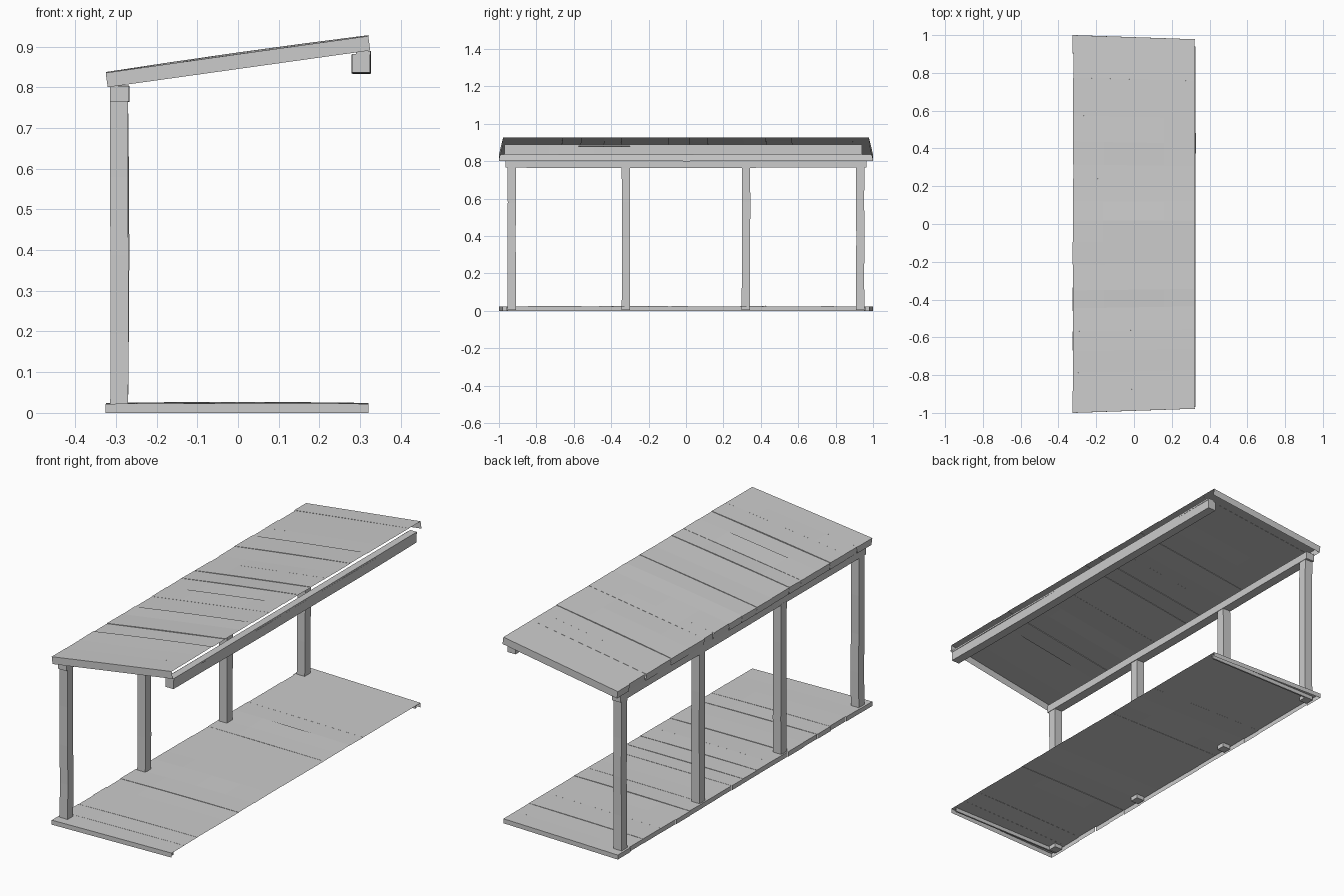
import bpy, bmesh, random
from mathutils import Vector

random.seed(4)
cube = bpy.data.objects.get("Cube")
if cube:
    bpy.data.objects.remove(cube, do_unlink=True)

# Single weathered grey
grey = bpy.data.materials.new("weathered_grey")
grey.use_nodes = True
grey.diffuse_color = (0.6, 0.6, 0.6, 1)
grey.node_tree.nodes["Principled BSDF"].inputs["Base Color"].default_value = (0.6, 0.6, 0.6, 1)


def finish(name, bm):
    mesh = bpy.data.meshes.new(name)
    bm.to_mesh(mesh)
    bm.free()
    mesh.materials.append(grey)
    obj = bpy.data.objects.new(name, mesh)
    bpy.context.collection.objects.link(obj)
    return obj


def timber(name, low, high, axis, sections=4, wobble=0.002):
    """Hand-hewn box: cut into sections along one axis and slightly bent."""
    low, high = Vector(low), Vector(high)
    bm = bmesh.new()
    bmesh.ops.create_cube(bm, size=1)
    for v in bm.verts:
        v.co = Vector([low[i] + (v.co[i] + 0.5) * (high[i] - low[i]) for i in range(3)])
    normal = Vector([float(i == axis) for i in range(3)])
    for s in range(1, sections):
        point = low.lerp(high, s / sections)
        cut = bmesh.ops.bisect_plane(bm, geom=bm.verts[:] + bm.edges[:] + bm.faces[:],
                                     plane_co=point, plane_no=normal)
        shift = Vector([0 if i == axis else random.uniform(-wobble, wobble) for i in range(3)])
        for item in cut["geom_cut"]:
            if isinstance(item, bmesh.types.BMVert):
                item.co += shift
    return finish(name, bm)


def deck(name, base, slope, thick, rough, count=18, steps=4, lean=0.0):
    """Open-bottomed plank sheet with outer ends and a rim on the right side."""
    x0, x1 = -0.325, 0.32
    bm = bmesh.new()

    def point(t, y, lift, drop=0.0, edge=0.0):
        taper = 1 - 0.022 * t
        x = x0 + (x1 - x0) * t + edge * (1 - t) + lean * drop
        bulge = lift * (0.5 + 2 * t * (1 - t))
        return bm.verts.new((x, y * taper, base + slope * (x1 - x0) * t + bulge - drop))

    # Irregular plank boundaries
    cuts = [-1 + 2 * i / count for i in range(count + 1)]
    cuts = [c + (random.uniform(-0.02, 0.02) if abs(c) < 0.99 else 0) for c in cuts]
    previous = None
    for i in range(count):
        last = i in (0, count - 1)
        edge = 0 if last else random.uniform(0, 0.006)
        rows = []
        for side in range(2):
            lift = random.uniform(0, rough) * (0.2 if last else 1)
            rows.append([point(t / steps, cuts[i + side], lift, edge=edge)
                         for t in range(steps + 1)])
        near, far = rows
        for a in range(steps):
            bm.faces.new((near[a], near[a + 1], far[a + 1], far[a]))
            # Step between neighbouring planks
            if previous:
                bm.faces.new((previous[a], previous[a + 1], near[a + 1], near[a]))
        # Rim board along the post side
        foot = [point(0, cuts[i + s], 0, thick, edge) for s in range(2)]
        bm.faces.new((near[0], far[0], foot[1], foot[0]))
        # Closed outer ends
        for row, wanted in ((near, i == 0), (far, i == count - 1)):
            if wanted:
                y = cuts[0] if row is near else cuts[-1]
                bottom = [point(t / steps, y, 0, thick) for t in range(steps + 1)]
                for a in range(steps):
                    quad = [row[a], row[a + 1], bottom[a + 1], bottom[a]]
                    bm.faces.new(quad if row is far else quad[::-1])
        previous = far
    return finish(name, bm)


deck("floor_planks", 0.022, 0.0, 0.022, 0.005)
deck("roof_planks", 0.835, 0.14, 0.035, 0.005, lean=0.14)

# Narrow cleats under the floor ends
for label, y in (("front", -0.955), ("back", 0.955)):
    timber(label + "_floor_cleat", (-0.31, y - 0.004, 0.001), (0.31, y + 0.004, 0.02), 0, 2, 0)

# Posts
for label, y in (("front", -0.932), ("middle_front", -0.322),
                 ("middle_back", 0.32), ("back", 0.932)):
    timber(label + "_post", (-0.314, y - 0.022, 0.003), (-0.27, y + 0.022, 0.77), 2)

# Beams carrying the roof
timber("post_beam", (-0.315, -0.965, 0.765), (-0.268, 0.965, 0.803), 1, 6, 0.001)
timber("eave_beam", (0.28, -0.97, 0.836), (0.324, 0.94, 0.882), 1, 8, 0.0015)
timber("eave_strip", (0.29, -0.97, 0.88), (0.326, 0.94, 0.889), 1, 8, 0.001)
